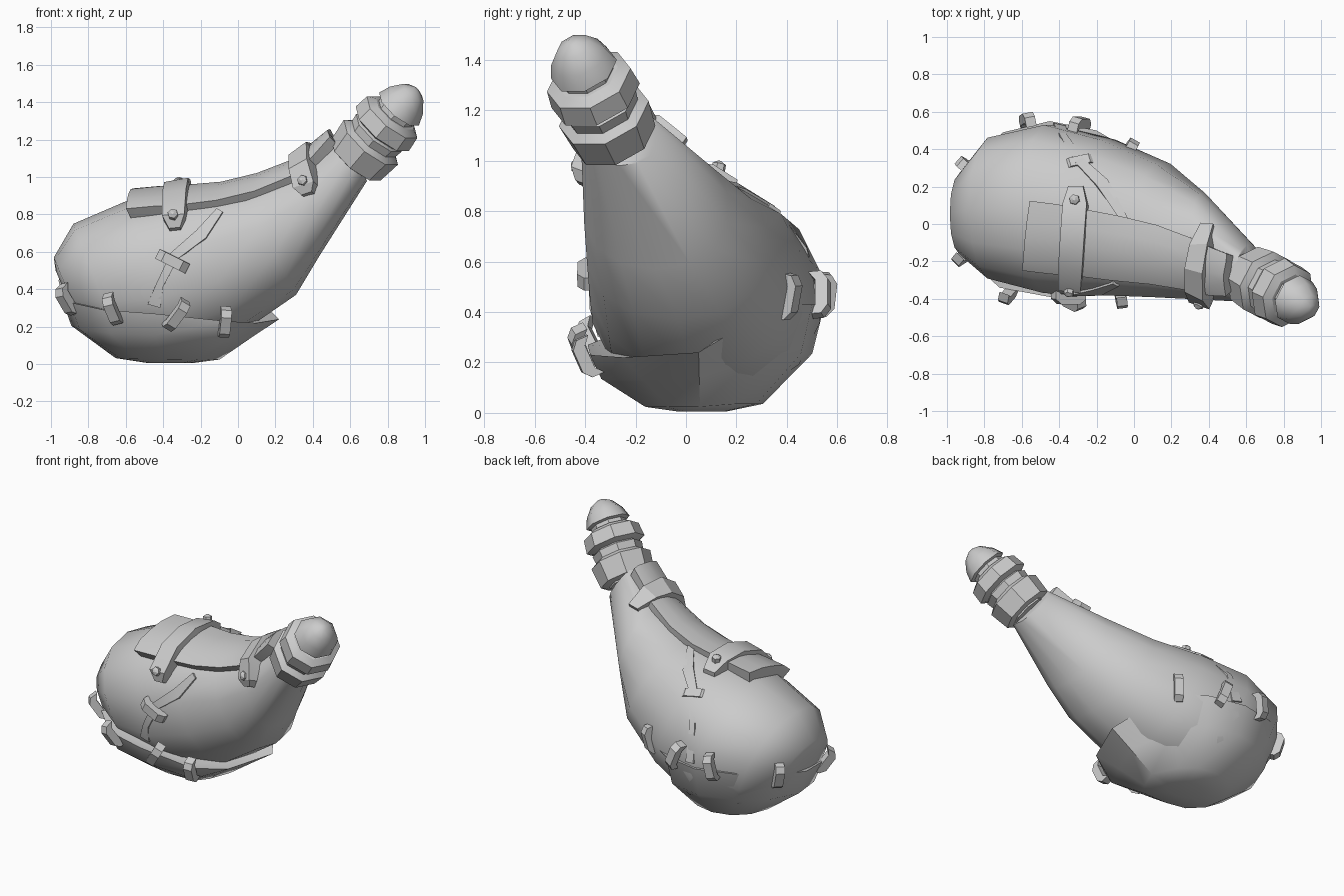
import bpy, bmesh, math
from mathutils import Vector as V
from mathutils.bvhtree import BVHTree

if "Cube" in bpy.data.objects:
    bpy.data.objects.remove(bpy.data.objects["Cube"])

leather = bpy.data.materials.new("grey_leather")
leather.diffuse_color = (0.6, 0.6, 0.6, 1)
leather.use_nodes = True
leather.node_tree.nodes["Principled BSDF"].inputs["Base Color"].default_value = leather.diffuse_color


def make(name, verts, faces, angle=30):
    me = bpy.data.meshes.new(name)
    me.from_pydata([tuple(v) for v in verts], [], faces)
    bm = bmesh.new()
    bm.from_mesh(me)
    bmesh.ops.recalc_face_normals(bm, faces=bm.faces)
    bm.to_mesh(me)
    bm.free()
    me.shade_smooth()
    me.set_sharp_from_angle(angle=math.radians(angle))
    me.materials.append(leather)
    ob = bpy.data.objects.new(name, me)
    bpy.context.collection.objects.link(ob)
    return ob


def loft(name, rings, angle=30):
    n = len(rings[0])
    verts = [p for r in rings for p in r]
    faces = [[i * n + j, i * n + (j + 1) % n, (i + 1) * n + (j + 1) % n, (i + 1) * n + j]
             for i in range(len(rings) - 1) for j in range(n)]
    faces += [list(range(n)), list(range(len(verts) - n, len(verts)))]
    return make(name, verts, faces, angle)


# Bag: each section is (top x, top z, bottom x, bottom z, front y, back y)
sections = [(-.975, .50, -.89, .30, -.03, .15), (-.985, .57, -.84, .22, -.17, .28),
            (-.88, .75, -.62, .08, -.30, .47), (-.6, .87, -.28, .05, -.38, .54),
            (-.3, .92, .02, .17, -.39, .46), (0, .95, .31, .37, -.40, .33),
            (.3, 1.05, .43, .57, -.41, .17), (.55, 1.22, .69, .98, -.42, -.11)]
rings = []
for xt, zt, xb, zb, y0, y1 in sections:
    ring = []
    for k in range(14):
        a = 2 * math.pi * k / 14
        c, s = math.cos(a), math.sin(a)
        c, s = [math.copysign(abs(t) ** .9, t) for t in (c, s)]
        ring.append(V(((xt + xb) / 2 + c * (xt - xb) / 2, (y0 + y1) / 2 + s * (y1 - y0) / 2,
                       (zt + zb) / 2 + c * (zt - zb) / 2)))
    rings.append(ring)
bag = loft("bag", rings, 60)
tree = BVHTree.FromPolygons([v.co for v in bag.data.vertices],
                            [p.vertices for p in bag.data.polygons])

# Bottom shell: rim outline pulled in towards the base
rim = [V(p) for p in [(.22, .05, .24), (.1, -.25, .22), (-.07, -.38, .23), (-.45, -.39, .27),
                      (-.72, -.34, .29), (-.9, -.17, .33), (-.95, .08, .37), (-.87, .32, .41),
                      (-.7, .49, .44), (-.45, .55, .43), (-.2, .5, .43), (.02, .37, .43)]]


def shrink(k_left, k_right, kz, z0=0):
    mid = V((-.36, .06, 0))
    out = []
    for p in rim:
        k = k_right if p.x > -.05 else k_left
        out.append(V((mid.x + (p.x - mid.x) * k, mid.y + (p.y - mid.y) * k, z0 + p.z * kz)))
    return out


loft("bottom_shell", [shrink(.85, .8, .98), rim, shrink(.9, .74, .5, .02),
                      shrink(.5, .45, .06, .01), shrink(.2, .2, 0, .005)], 40)


# Strip that follows the bag surface
def strip(name, pts, widths, offs, across=2):
    pts = [V(p) for p in pts]
    n = len(pts)
    rings = []
    for i, p in enumerate(pts):
        w = widths[i] if isinstance(widths, (list, tuple)) else widths
        off = offs[i] if isinstance(offs, (list, tuple)) else offs
        loc, nor = tree.find_nearest(p)[:2]
        side = (pts[min(i + 1, n - 1)] - pts[max(i - 1, 0)]).cross(nor).normalized()
        top, low = [], []
        for j in range(across):
            q, m = tree.find_nearest(loc + side * w * (j / (across - 1) - .5))[:2]
            if across == 2:
                q, m = loc + side * w * (j - .5), nor
            top.append(q + m * off)
            low.append(q - m * .02)
        rings.append(top + low[::-1])
    return loft(name, rings)


# Long flap along the top of the bag
strip("top_flap", [(-.58, -.07, .9), (-.44, -.09, .92), (-.3, -.11, .93), (-.1, -.14, .94),
                   (.1, -.17, .98), (.3, -.22, 1.06), (.42, -.25, 1.13), (.52, -.26, 1.2)],
      [.36, .37, .37, .36, .33, .28, .24, .2], [.07, .06, .045, .04, .04, .045, .06, .07], 5)

# Straps over the flap, with a rivet at the ends
strip("wide_strap", [(-.31, .2, .9), (-.31, .1, .92), (-.32, -.05, .93), (-.33, -.2, .88),
                     (-.34, -.31, .78), (-.34, -.36, .73)],
      [.08, .13, .13, .13, .12, .06], [.03, .07, .085, .085, .07, .035])
strip("neck_strap", [(.4, -.04, 1.02), (.38, -.12, 1.09), (.36, -.24, 1.1), (.35, -.36, 1.04),
                     (.36, -.41, .95), (.37, -.42, .91)],
      [.07, .11, .12, .12, .12, .06], [.03, .07, .09, .085, .06, .03])
for p, h in [((-.31, .12, .92), .085), ((-.34, -.31, .78), .085), ((.36, -.4, .97), .075)]:
    loc, nor = tree.find_nearest(V(p))[:2]
    u = nor.orthogonal().normalized()
    w = nor.cross(u)
    loft("rivet", [[loc + nor * d + (u * math.cos(k * math.pi / 3) + w * math.sin(k * math.pi / 3)) * r
                    for k in range(6)] for d, r in ((.03, .028), (h, .028), (h + .012, .008))])

# Raised seams on the front and back sides
strip("front_seam", [(-.46, -.4, .28), (-.42, -.4, .42), (-.34, -.4, .58), (-.2, -.38, .7),
                     (-.1, -.34, .83)], [.07, .04, .05, .07, .04], .012)
strip("back_seam", [(-.4, .52, .45), (-.38, .46, .65), (-.29, .32, .8), (-.17, .2, .87),
                    (-.05, .02, .94)], [.07, .04, .05, .07, .04], .012)


# Stitches: centre, direction along the stitch, length
stitches = [((-.67, -.37, .29), (-.25, 0, 1), .17), ((-.33, -.41, .26), (.6, 0, 1), .18),
            ((-.07, -.395, .22), (.05, 0, 1), .16), ((-.91, -.17, .34), (-.2, 0, 1), .17),
            ((-.9, .31, .41), (-.1, 0, 1), .17), ((-.57, .55, .47), (.2, 0, 1), .17),
            ((-.29, .53, .47), (-.4, 0, 1), .18), ((-.02, .405, .46), (.05, 0, 1), .18),
            ((-.35, -.39, .55), (1, 0, -.5), .18), ((-.29, .32, .79), (1, .3, 0), .18)]
for c, d, ln in stitches:
    c = V(c)
    nor = tree.find_nearest(c)[1]
    d = V(d)
    d = (d - nor * d.dot(nor)).normalized()
    side = d.cross(nor)
    rows = []
    for t, h in ((-.5, .0), (-.3, .028), (.3, .028), (.5, .0)):
        m = c + d * ln * t
        rows.append([m + side * sx * .028 + nor * (h + dh)
                     for sx, dh in ((-1, .012), (1, .012), (1, -.04), (-1, -.04))])
    loft("stitch", rows)

# Neck collars and stopper, turned around the tilted neck axis
axis = V((.61, -.32, .72)).normalized()
origin = V((.68, -.31, 1.15))
right = axis.cross(V((0, 0, 1))).normalized()
up = right.cross(axis)


def turned(name, profile, sides=8, angle=30):
    loft(name, [[origin + axis * s + (right * math.cos(a) + up * math.sin(a)) * r
                 for a in [2 * math.pi * (k + .5) / sides for k in range(sides)]]
                for s, r in profile], angle)


turned("neck_core", [(-.1, .12), (.32, .11)])
turned("lower_collar", [(-.09, .145), (-.08, .172), (.05, .188), (.075, .15)])
turned("thin_collar", [(.07, .15), (.12, .158), (.14, .13)])
turned("upper_collar", [(.13, .14), (.15, .185), (.235, .175), (.26, .13)])
turned("stopper", [(.285, .10), (.295, .138), (.36, .115), (.42, .07), (.445, .02)], 8, 50)
